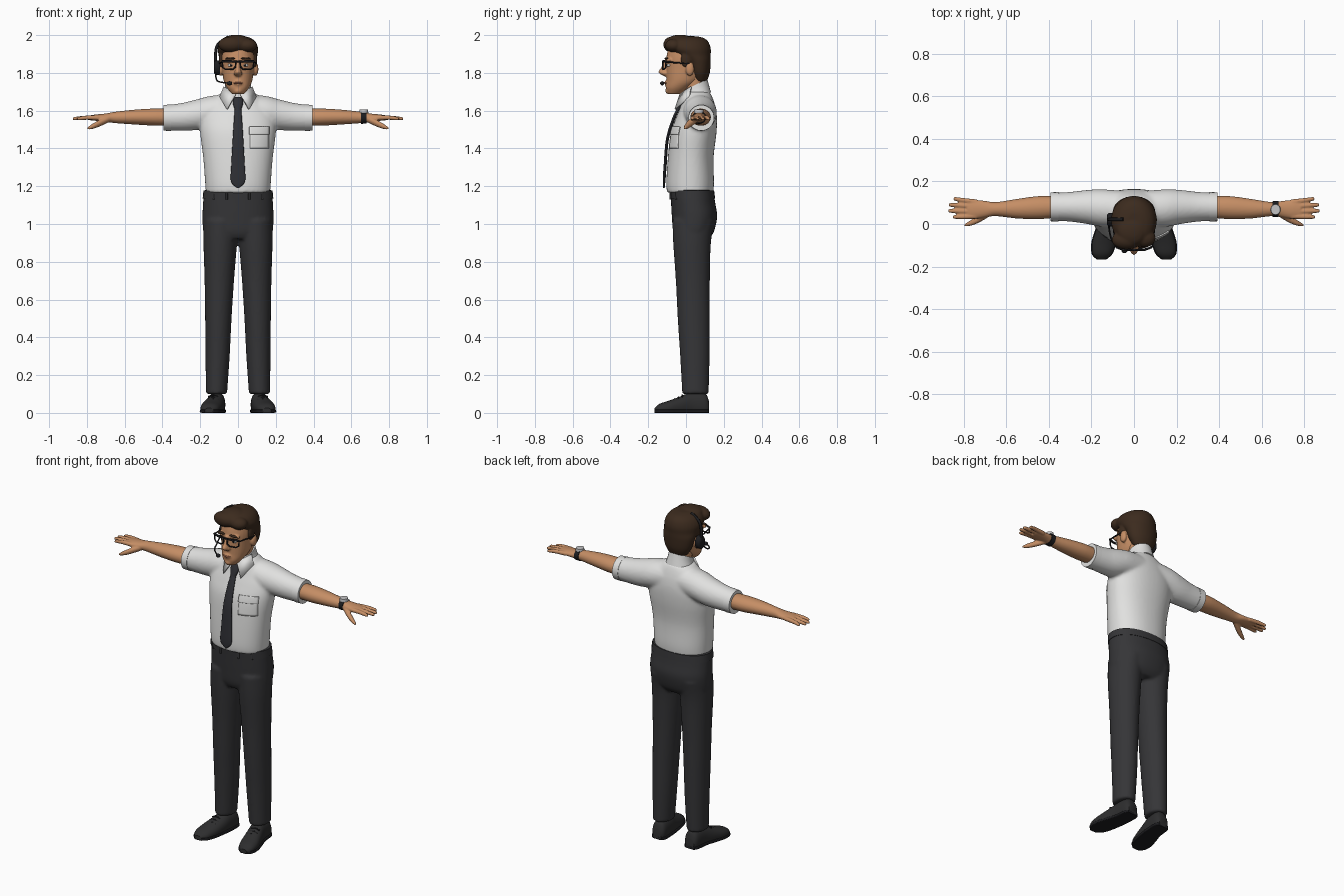
import bpy, bmesh, math
from mathutils import Matrix, Vector

cube = bpy.data.objects.get("Cube")
if cube:
    bpy.data.objects.remove(cube, do_unlink=True)


def material(name, color):
    m = bpy.data.materials.new(name)
    m.use_nodes = True
    m.diffuse_color = (*color, 1)
    bsdf = m.node_tree.nodes["Principled BSDF"]
    bsdf.inputs["Base Color"].default_value = (*color, 1)
    bsdf.inputs["Roughness"].default_value = 0.7
    return m


SKIN = material("skin", (0.56, 0.27, 0.13))
HAIR = material("brown hair", (0.045, 0.024, 0.013))
SHIRT = material("white cloth", (0.75, 0.75, 0.74))
TROUSER = material("charcoal cloth", (0.036, 0.036, 0.039))
TIE = material("dark tie", (0.028, 0.029, 0.035))
SHOE = material("shoe leather", (0.027, 0.027, 0.028))
BLACK = material("black plastic", (0.012, 0.012, 0.014))
SILVER = material("silver", (0.55, 0.55, 0.56))
LIP = material("lip", (0.36, 0.14, 0.08))
EYE = material("eye white", (0.7, 0.68, 0.64))


def smooth_rings(rings, steps=5):
    """Catmull-Rom interpolation between section rings."""
    out = []
    for i in range(len(rings) - 1):
        a, b, c, d = (rings[max(0, min(len(rings) - 1, i + k))] for k in (-1, 0, 1, 2))
        for s in range(steps):
            t = s / steps
            out.append([0.5 * (2 * q + (r - p) * t + (2 * p - 5 * q + 4 * r - u) * t * t
                               + (3 * q - p - 3 * r + u) * t ** 3) for p, q, r, u in zip(a, b, c, d)])
    return out + [list(rings[-1])]


def loft(bm, axis, rings, power=2.0, n=32, flip=1):
    """Rings are (position, centre, centre, radius, radius); flip mirrors x."""
    loops = []
    for t, a, b, ra, rb in smooth_rings(rings):
        loop = []
        for k in range(n):
            c, s = math.cos(math.tau * k / n), math.sin(math.tau * k / n)
            u = a + max(ra, 0.001) * math.copysign(abs(c) ** (2 / power), c)
            v = b + max(rb, 0.001) * math.copysign(abs(s) ** (2 / power), s)
            x, y, z = {"x": (t, u, v), "y": (u, t, v), "z": (u, v, t)}[axis]
            loop.append(bm.verts.new((x * flip, y, z)))
        loops.append(loop)
    for lo, hi in zip(loops, loops[1:]):
        for k in range(n):
            bm.faces.new((lo[k], lo[(k + 1) % n], hi[(k + 1) % n], hi[k]))
    bm.faces.new(loops[0])
    bm.faces.new(loops[-1])


def ball(bm, centre, radii):
    bmesh.ops.create_uvsphere(bm, u_segments=24, v_segments=14, radius=1,
                              matrix=Matrix.Translation(centre) @ Matrix.Diagonal((*radii, 1)))


def finish(name, bm, mat, voxel=0, mirror=False, relax=4):
    bmesh.ops.recalc_face_normals(bm, faces=bm.faces)
    me = bpy.data.meshes.new(name)
    bm.to_mesh(me)
    bm.free()
    me.materials.append(mat)
    ob = bpy.data.objects.new(name, me)
    bpy.context.collection.objects.link(ob)
    bpy.ops.object.select_all(action='DESELECT')
    ob.select_set(True)
    bpy.context.view_layer.objects.active = ob
    bpy.ops.object.shade_smooth_by_angle(angle=math.radians(40))
    if voxel:
        rm = ob.modifiers.new("blend", 'REMESH')
        rm.mode, rm.voxel_size, rm.use_smooth_shade = 'VOXEL', voxel, True
        sm = ob.modifiers.new("relax", 'SMOOTH')
        sm.factor, sm.iterations = 0.5, relax
    if mirror:
        ob.modifiers.new("mirror", 'MIRROR').use_mirror_merge = False
    return ob


def part(name, mat, axis, rings, power=2.0, mirror=False):
    bm = bmesh.new()
    loft(bm, axis, rings, power)
    return finish(name, bm, mat, mirror=mirror)


def blob(name, mat, centre, radii, mirror=False):
    bm = bmesh.new()
    ball(bm, centre, radii)
    return finish(name, bm, mat, mirror=mirror)


def wire(name, mat, points, radius, closed=False, kind='POLY', mirror=False):
    cu = bpy.data.curves.new(name, 'CURVE')
    cu.dimensions, cu.bevel_depth, cu.bevel_resolution, cu.use_fill_caps = '3D', radius, 2, True
    sp = cu.splines.new(kind)
    sp.points.add(len(points) - 1)
    for p, co in zip(sp.points, points):
        p.co = (*co, 1)
    sp.use_cyclic_u = closed
    if kind == 'NURBS':
        sp.order_u, sp.use_endpoint_u = 3, True
    cu.materials.append(mat)
    ob = bpy.data.objects.new(name, cu)
    bpy.context.collection.objects.link(ob)
    bpy.ops.object.select_all(action='DESELECT')
    ob.select_set(True)
    bpy.context.view_layer.objects.active = ob
    bpy.ops.object.convert(target='MESH')
    if mirror:
        bpy.context.object.modifiers.new("mirror", 'MIRROR').use_mirror_merge = False


# Shirt: torso and both sleeves blended together
bm = bmesh.new()
loft(bm, "z", [(1.165, 0, .022, .17, .122), (1.22, 0, .022, .174, .126), (1.35, 0, .025, .184, .121),
               (1.48, 0, .04, .2, .121), (1.56, 0, .055, .198, .109), (1.62, 0, .063, .17, .093),
               (1.67, 0, .062, .12, .078), (1.70, 0, .055, .08, .07)], 2.2, 48)
sleeve = [(.04, .07, 1.605, .085, .085), (.15, .075, 1.592, .088, .085), (.22, .08, 1.578, .08, .081),
          (.3, .081, 1.567, .07, .073), (.39, .081, 1.562, .065, .066)]
for s in (1, -1):
    loft(bm, "x", sleeve, flip=s)
shirt = finish("shirt", bm, SHIRT, voxel=.009)
part("sleeve_cuff", SHIRT, "x", [(.355, .081, 1.563, .069, .07), (.394, .081, 1.562, .068, .068)], mirror=True)

# Collar, higher at the nape, with two folded points
bm = bmesh.new()
loft(bm, "z", [(1.655, 0, .05, .088, .082), (1.70, 0, .05, .073, .071), (1.735, 0, .047, .068, .066)])
for v in bm.verts:
    v.co.z += .5 * (v.co.y - .047)
finish("collar", bm, SHIRT)
bm = bmesh.new()
bm.faces.new([bm.verts.new(c) for c in ((.01, -.028, 1.685), (.072, .03, 1.725), (.094, .02, 1.67), (.056, -.055, 1.605))])
flap = finish("collar_point", bm, SHIRT, mirror=True)
flap.modifiers.new("thickness", 'SOLIDIFY').thickness = .008

# Chest pocket and its flap, wrapped onto the shirt
for name, depth, top, bottom, lift in (("pocket", .05, 1.51, 1.40, .004), ("pocket_flap", .053, 1.515, 1.475, .008)):
    bm = bmesh.new()
    bmesh.ops.create_grid(bm, x_segments=10, y_segments=10, size=1, matrix=Matrix.Translation((.113, -.3, (top + bottom) / 2))
                          @ Matrix.Rotation(math.pi / 2, 4, 'X') @ Matrix.Diagonal((depth, (top - bottom) / 2, 1, 1)))
    ob = finish(name, bm, SHIRT)
    wrap = ob.modifiers.new("wrap", 'SHRINKWRAP')
    wrap.target, wrap.wrap_method, wrap.offset = shirt, 'PROJECT', lift
    wrap.use_project_y, wrap.use_positive_direction = True, True
    ob.modifiers.new("thickness", 'SOLIDIFY').thickness = .006

# Necktie
part("tie_blade", TIE, "z", [(1.19, 0, -.117, .004, .004), (1.225, 0, -.116, .037, .007), (1.3, 0, -.111, .036, .008),
                             (1.45, 0, -.098, .028, .008), (1.56, 0, -.064, .021, .009), (1.62, 0, -.036, .016, .009)])
part("tie_knot", TIE, "z", [(1.605, 0, -.043, .017, .014), (1.64, 0, -.03, .027, .016), (1.672, 0, -.02, .022, .012)])

# Trousers: hips and legs blended together
bm = bmesh.new()
loft(bm, "z", [(.92, 0, .035, .165, .085), (.96, 0, .04, .184, .108), (1.04, 0, .045, .188, .12),
               (1.11, 0, .038, .185, .117), (1.18, 0, .031, .18, .114)], 2.2, 48)
leg = [(.1, .114, .05, .056, .07), (.3, .108, .047, .064, .078), (.5, .104, .041, .07, .085),
       (.7, .099, .036, .078, .09), (.9, .094, .032, .089, .1), (1.02, .09, .04, .092, .112)]
for s in (1, -1):
    loft(bm, "z", leg, flip=s)
finish("trousers", bm, TROUSER, voxel=.009, relax=3)
part("waistband", TROUSER, "z", [(1.135, 0, .035, .187, .119), (1.178, 0, .031, .183, .118)], 2.2)
for x in (.06, .13):
    wire("belt_loop", TROUSER, [(x, -.088 + x * x * 2.2, 1.182), (x, -.09 + x * x * 2.2, 1.13)], .006, mirror=True)

# Shoes with flat soles and laces
shoe = [(.122, .11, .03, .028, .03), (.1, .11, .04, .042, .065), (.03, .115, .045, .046, .065), (-.03, .128, .035, .052, .052),
        (-.09, .142, .025, .055, .04), (-.14, .15, .02, .045, .028), (-.166, .153, .014, .02, .012)]
bm = bmesh.new()
loft(bm, "y", shoe, 2.2)
for v in bm.verts:
    v.co.z = max(v.co.z, .006)
finish("shoe", bm, SHOE, mirror=True)
part("shoe_sole", BLACK, "y", [(y, x, .009, r + .004, .009) for y, x, z, r, h in shoe], 6, mirror=True)
for y, z in ((-.02, .094), (-.04, .083), (-.06, .074)):
    wire("shoe_lace", BLACK, [(.105, y, z - .008), (.132, y, z), (.158, y, z - .008)], .004, mirror=True)

# Arms with hands, fingers and thumb
bm = bmesh.new()
loft(bm, "x", [(.36, .08, 1.565, .05, .045), (.45, .077, 1.566, .054, .045), (.55, .072, 1.566, .046, .039),
               (.65, .07, 1.564, .033, .03), (.7, .07, 1.563, .039, .022), (.75, .069, 1.563, .044, .017),
               (.785, .069, 1.562, .038, .013)])
for tip, y0, y1 in ((.85, .104, .118), (.872, .082, .09), (.874, .058, .062), (.852, .036, .033)):
    loft(bm, "x", [(.74, y0, 1.563, .012, .012), (.8, (y0 + y1) / 2, 1.563, .0115, .0115),
                   (tip - .008, y1, 1.558, .009, .009), (tip, y1, 1.557, .004, .004)], n=16)
loft(bm, "x", [(.68, .055, 1.558, .02, .018), (.73, .024, 1.535, .018, .018), (.77, .004, 1.517, .013, .014),
               (.797, -.006, 1.506, .006, .006)], n=16)
finish("arm", bm, SKIN, voxel=.0045, mirror=True, relax=3)

# Wristwatch on the left arm
part("watch_strap", BLACK, "x", [(.652, .07, 1.564, .037, .034), (.68, .07, 1.564, .038, .032)])
part("watch_case", SILVER, "z", [(1.588, .666, .068, .024, .026), (1.605, .666, .068, .022, .024)])

# Head, jaw, nose and ears
part("neck", SKIN, "z", [(1.62, 0, .05, .062, .058), (1.70, 0, .047, .061, .058), (1.80, 0, .04, .062, .062)])
bm = bmesh.new()
loft(bm, "z", [(1.688, 0, -.062, .032, .036), (1.72, 0, -.042, .058, .065), (1.76, 0, -.014, .076, .09),
               (1.82, 0, 0, .084, .105), (1.88, 0, .005, .088, .109), (1.94, 0, .01, .08, .1), (1.97, 0, .01, .06, .08)], 2.1)
loft(bm, "z", [(1.782, 0, -.1, .014, .015), (1.802, 0, -.116, .019, .03), (1.83, 0, -.11, .012, .021),
               (1.87, 0, -.1, .011, .014)], n=20)
ball(bm, (0, -.088, 1.705), (.024, .022, .018))
ball(bm, (0, -.098, 1.745), (.026, .016, .018))
for s in (1, -1):
    ball(bm, (.093 * s, .02, 1.82), (.015, .023, .036))
    ball(bm, (.04 * s, -.09, 1.868), (.032, .018, .011))
    ball(bm, (.015 * s, -.112, 1.797), (.009, .014, .009))
finish("head", bm, SKIN, voxel=.005, relax=3)
blob("lips", LIP, (0, -.107, 1.746), (.025, .009, .006))
blob("eye", EYE, (.038, -.09, 1.84), (.016, .011, .008), True)
blob("pupil", BLACK, (.038, -.098, 1.84), (.006, .005, .006), True)
blob("eyebrow", HAIR, (.042, -.103, 1.876), (.026, .01, .0065), True)

# Hair with side parting and swept fringe
bm = bmesh.new()
loft(bm, "z", [(1.755, 0, .075, .058, .035), (1.80, 0, .072, .084, .054), (1.86, 0, .062, .098, .069),
               (1.895, 0, .035, .103, .096), (1.93, 0, .014, .107, .117), (1.965, 0, .006, .092, .112),
               (1.985, 0, .005, .066, .088), (1.994, 0, .005, .035, .05)])
ball(bm, (-.035, -.075, 1.95), (.07, .045, .042))
ball(bm, (.05, -.065, 1.945), (.052, .045, .036))
ball(bm, (-.01, -.03, 1.972), (.07, .07, .03))
for s in (1, -1):
    ball(bm, (.088 * s, .0, 1.87), (.013, .028, .042))
finish("hair", bm, HAIR, voxel=.006, relax=3)

# Glasses
wire("glasses_rim", BLACK, [(.011, -.122, 1.862), (.05, -.121, 1.864), (.083, -.108, 1.864), (.08, -.108, 1.828),
                            (.066, -.116, 1.819), (.028, -.122, 1.819), (.014, -.123, 1.83)], .0042, True, mirror=True)
wire("glasses_brow_bar", BLACK, [(-.086, -.108, 1.861), (-.05, -.122, 1.86), (.05, -.122, 1.86), (.086, -.108, 1.861)], .005)
wire("glasses_temple", BLACK, [(.085, -.108, 1.858), (.094, -.04, 1.853), (.098, .02, 1.848)], .004, mirror=True)

# Headset on the right ear: cup, band, boom and microphone
part("headset_cup", BLACK, "x", [(-.126, .02, 1.828, .024, .03), (-.118, .02, 1.828, .031, .038), (-.095, .02, 1.828, .031, .038)])
wire("headset_band", BLACK, [(-.119, .022, 1.85), (-.121, .022, 1.92), (-.1, .022, 1.965), (-.05, .022, 1.99)], .008, kind='NURBS')
wire("headset_boom", BLACK, [(-.12, .012, 1.81), (-.118, -.03, 1.765), (-.1, -.095, 1.75), (-.045, -.128, 1.745)], .004, kind='NURBS')
blob("microphone", BLACK, (-.045, -.126, 1.745), (.014, .011, .011))
